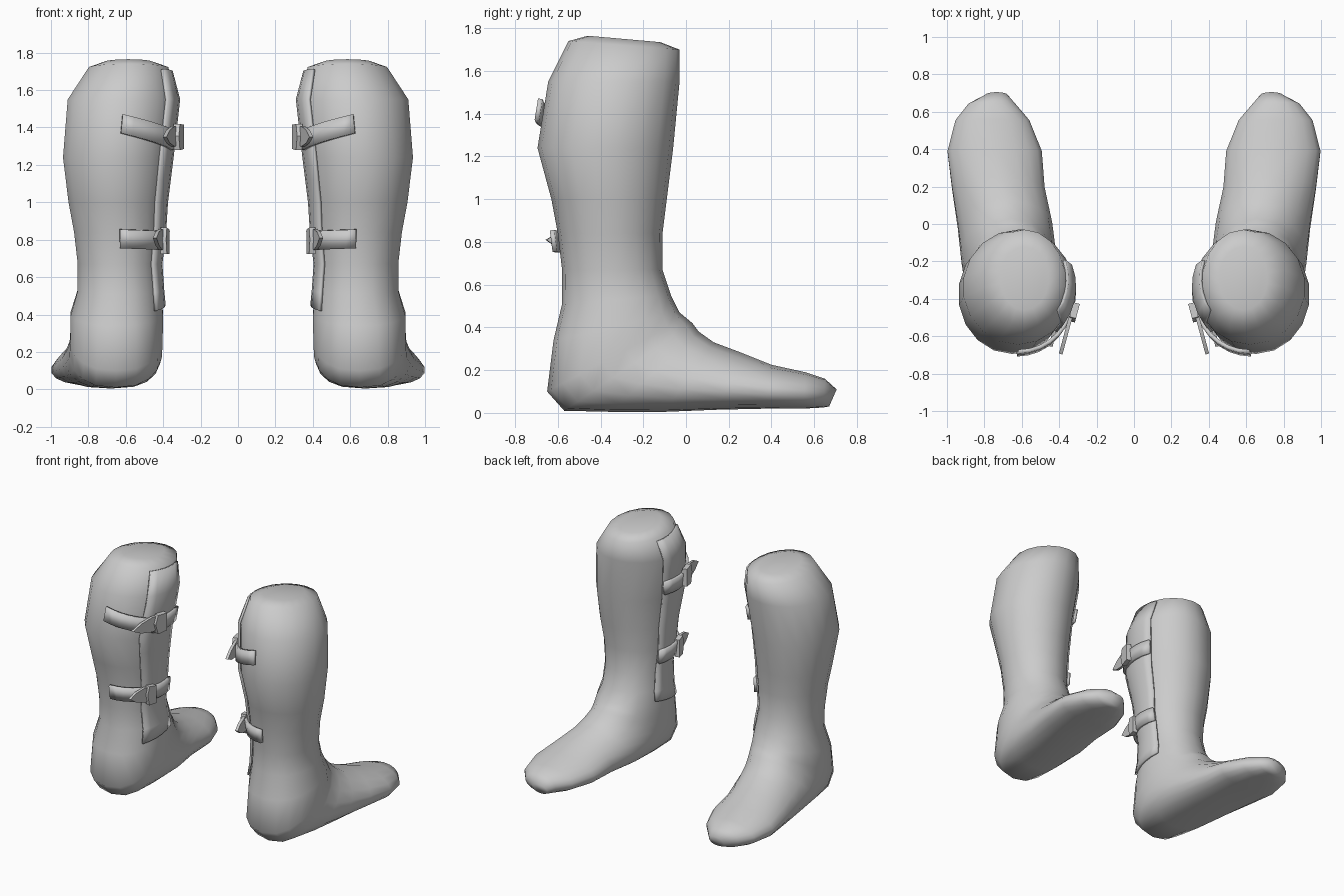
import bpy, bmesh, math
from mathutils import Vector

if "Cube" in bpy.data.objects:
    bpy.data.objects.remove(bpy.data.objects["Cube"])

grey = bpy.data.materials.new("grey")
grey.diffuse_color = (0.6, 0.6, 0.6, 1)
grey.use_nodes = True
grey.node_tree.nodes["Principled BSDF"].inputs["Base Color"].default_value = grey.diffuse_color
SIDES = 18

# Sections: shin-side point (y, z), heel/sole-side point (y, z), centre x, half width, skew, boxiness
RINGS = [
    (-.12, 1.735, -.46, 1.765, .585, .13, 1, 1),
    (-.03, 1.70, -.55, 1.74, .585, .215, 1, 1),
    (-.03, 1.55, -.645, 1.55, .62, .295, 1, 1),
    (-.06, 1.24, -.695, 1.24, .65, .29, 1, 1),
    (-.09, 1.00, -.63, 1.00, .65, .26, 1, 1),
    (-.11, .84, -.60, .84, .64, .24, 1, 1),
    (-.11, .67, -.58, .67, .64, .22, 1, .95),
    (-.07, .55, -.58, .51, .635, .225, 1, .9),
    (-.03, .47, -.62, .34, .648, .25, .95, .85),
    (.0, .445, -.65, .10, .65, .25, .95, .8),
    (.03, .42, -.57, .01, .655, .25, .9, .8),
    (.06, .38, -.35, .005, .67, .255, .8, .75),
    (.13, .33, -.10, .005, .69, .255, .75, .75),
    (.25, .285, .15, .015, .725, .25, .7, .75),
    (.40, .225, .38, .02, .745, .255, .75, .75),
    (.56, .19, .55, .02, .757, .20, .8, .75),
    (.65, .16, .64, .025, .76, .125, .9, .8),
    (.705, .11, .67, .03, .735, .06, 1, .9),
]


def point(ring, ang, off=0.0):
    """Point on a section; angle 0 is the shin, negative is the inner side."""
    ay, az, by, bz, cx, rx, skew, box = ring
    s = math.sin(ang)
    t = max(0.0, 0.5 - 0.5 * math.cos(ang)) ** skew
    x = cx + (rx + off) * math.copysign(abs(s) ** box, s)
    return Vector((x, ay + (by - ay) * t + off * math.cos(ang), az + (bz - az) * t))


def surf(z, deg, off):
    """Point on the shaft at height z, pushed outwards."""
    mid = lambda r: (r[1] + r[3]) / 2
    for a, b in zip(RINGS[1:], RINGS[2:]):
        if mid(b) <= z <= mid(a):
            f = (mid(a) - z) / (mid(a) - mid(b))
            return point([p + (q - p) * f for p, q in zip(a, b)], math.radians(deg), off)


def finish(name, bm, thick=0, sharp=None):
    bmesh.ops.recalc_face_normals(bm, faces=bm.faces)
    me = bpy.data.meshes.new(name)
    bm.to_mesh(me)
    bm.free()
    ob = bpy.data.objects.new(name, me)
    bpy.context.collection.objects.link(ob)
    me.materials.append(grey)
    bpy.ops.object.select_all(action='DESELECT')
    ob.select_set(True)
    bpy.context.view_layer.objects.active = ob
    if sharp:
        bpy.ops.object.shade_smooth_by_angle(angle=math.radians(sharp))
    else:
        bpy.ops.object.shade_smooth()
    if thick:
        m = ob.modifiers.new("thickness", 'SOLIDIFY')
        m.thickness, m.offset = thick, 0
    m = ob.modifiers.new("pair", 'MIRROR')
    m.use_axis[0] = True
    return ob


def grid(bm, rows):
    vs = [[bm.verts.new(p) for p in r] for r in rows]
    for a, b in zip(vs, vs[1:]):
        for i in range(len(a) - 1):
            bm.faces.new((a[i], a[i + 1], b[i + 1], b[i]))


# Boot: sections swept down the shaft, round the heel and out to the toe
bm = bmesh.new()
loops = [[bm.verts.new(point(r, 2 * math.pi * i / SIDES)) for i in range(SIDES)] for r in RINGS]
for a, b in zip(loops, loops[1:]):
    for i in range(SIDES):
        j = (i + 1) % SIDES
        bm.faces.new((a[i], a[j], b[j], b[i]))
bm.faces.new(loops[0])
bm.faces.new(loops[-1])
finish("boot", bm, sharp=75)

# Overlapping flap down the inner side
bm = bmesh.new()
heights = [1.70, 1.55, 1.4, 1.24, 1.12, 1.0, .84, .75, .67, .53, .45]
grid(bm, [[surf(z, d, .008) for d in (-68, -80, -92, -104, -116, -128)] for z in heights])
finish("side_flap", bm, .016, 40)

# Straps from the flap edge round to the back: height at the back, height at the flap
for name, z_back, z_side in (("upper_strap", 1.42, 1.33), ("lower_strap", .805, .795)):
    bm = bmesh.new()
    rows = []
    for h in (.05, -.05):
        rows.append([surf(z_back + (z_side - z_back) * min(1, k / 6) + h, -178 + 11 * k, .024)
                     for k in range(11)])
    grid(bm, rows)
    finish(name, bm, .022, 40)

# Pointed tongues standing off the straps, each with a chunky loop at its base
for name, base, tip in (("upper", Vector((.318, -.42, 1.355)), Vector((.392, -.695, 1.35))),
                        ("lower", Vector((.395, -.44, .795)), Vector((.445, -.655, .81)))):
    along = tip - base
    side = along.cross(Vector((0, 0, 1))).normalized()
    for part, outline, lift, deep in (
            ("tongue", ((0, -.045), (.4, -.055), (.75, -.035), (1, 0), (.75, .035), (.4, .055), (0, .045)), 0, .02),
            ("buckle", ((.0, -.07), (.28, -.075), (.36, 0), (.28, .065), (.0, .06)), .012, .035)):
        bm = bmesh.new()
        f = bm.faces.new([bm.verts.new(base + along * t + Vector((0, 0, h)) + side * (lift - deep / 2))
                          for t, h in outline])
        new = bmesh.ops.extrude_face_region(bm, geom=[f])["geom"]
        bmesh.ops.translate(bm, vec=side * deep, verts=[v for v in new if isinstance(v, bmesh.types.BMVert)])
        finish(name + "_" + part, bm, sharp=30)
